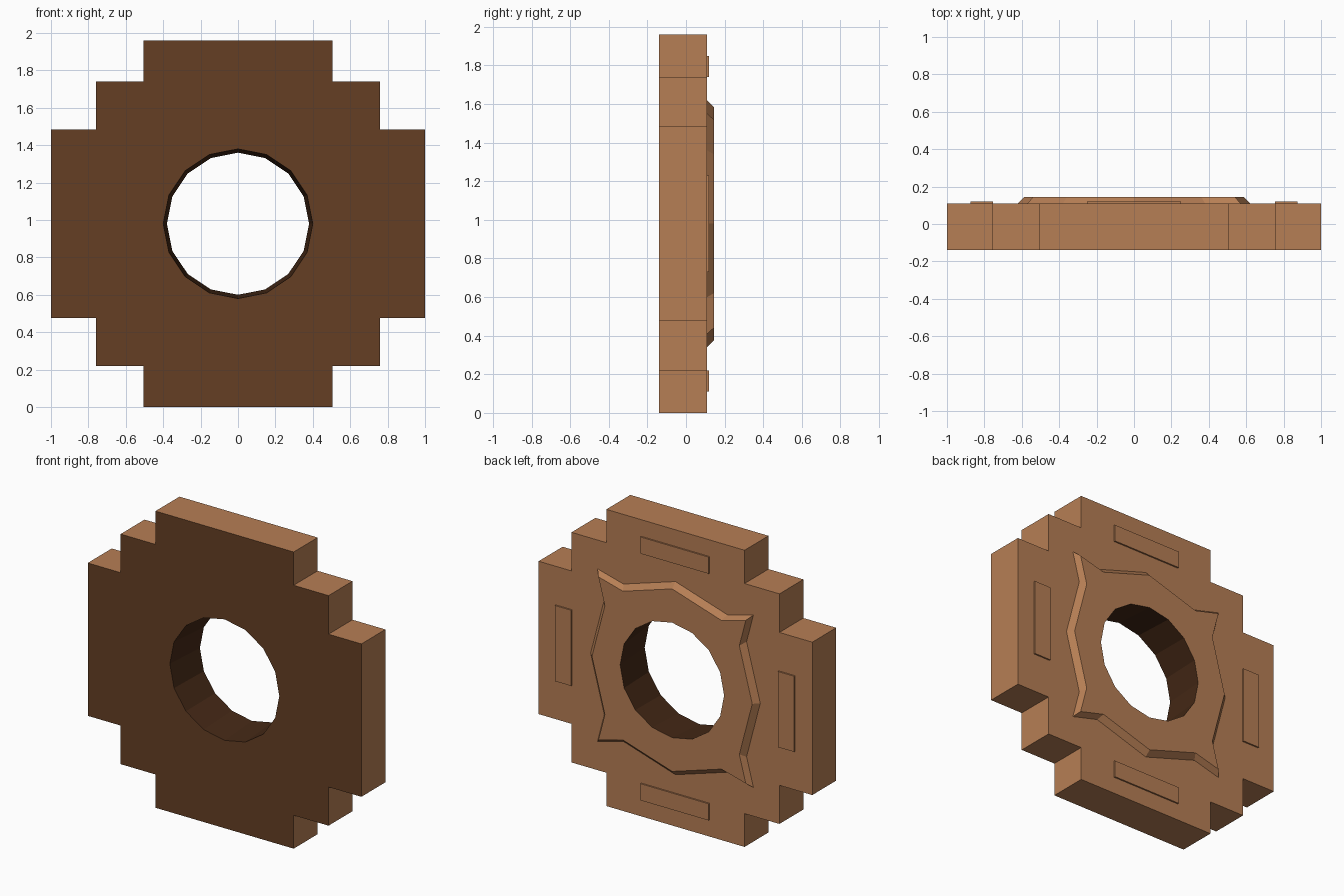
import bpy, bmesh, math

if "Cube" in bpy.data.objects:
    bpy.data.objects.remove(bpy.data.objects["Cube"])

CZ = 0.98            # height of the hole centre
FRONT, BACK, RAISED = -0.14, 0.11, 0.145


def material(name, rgb):
    m = bpy.data.materials.new(name)
    m.diffuse_color = (*rgb, 1.0)
    m.use_nodes = True
    m.node_tree.nodes["Principled BSDF"].inputs["Base Color"].default_value = m.diffuse_color
    return m


MATS = [material("light wood", (0.47, 0.21, 0.09)),
        material("dark wood", (0.13, 0.049, 0.0175)),
        material("hole brown", (0.06, 0.022, 0.008))]


def loft(name, sections, mat=0):
    """Closed solid through cross-sections: list of (y, [(x, z), ...])."""
    bm = bmesh.new()
    rings = [[bm.verts.new((x, y, z + CZ)) for x, z in pts] for y, pts in sections]
    n = len(rings[0])
    bm.faces.new(rings[0])
    bm.faces.new(rings[-1][::-1])
    for a, b in zip(rings, rings[1:]):
        for i in range(n):
            j = (i + 1) % n
            bm.faces.new((a[i], b[i], b[j], a[j]))
    bmesh.ops.recalc_face_normals(bm, faces=bm.faces)
    for f in bm.faces:
        f.material_index = mat
    me = bpy.data.meshes.new(name)
    bm.to_mesh(me)
    bm.free()
    for m in MATS:
        me.materials.append(m)
    ob = bpy.data.objects.new(name, me)
    bpy.context.collection.objects.link(ob)
    return ob


def quarters(pts):
    """Mirror a first-quadrant run (from +x towards +z) into all four quadrants."""
    half = pts + [(-x, z) for x, z in reversed(pts)]
    full = half + [(x, -z) for x, z in reversed(half)]
    out = []
    for p in full:
        p = (p[0] + 0.0, p[1] + 0.0)
        if p not in out:
            out.append(p)
    return out


def scaled(pts, s):
    return [(x * s, z * s) for x, z in pts]


def circle(r, n=16):
    return [(r * math.cos(2 * math.pi * i / n), r * math.sin(2 * math.pi * i / n))
            for i in range(n)]


def boolean(target, tool, operation):
    mod = target.modifiers.new(operation.lower(), 'BOOLEAN')
    mod.operation = operation
    mod.solver = 'EXACT'
    mod.object = tool
    bpy.context.view_layer.objects.active = target
    bpy.ops.object.modifier_apply(modifier=mod.name)
    bpy.data.objects.remove(tool)


# stepped plate
steps = quarters([(1.0, 0.505), (0.76, 0.505), (0.76, 0.76), (0.505, 0.76), (0.505, 0.98)])
plate = loft("stepped_plate", [(FRONT, steps), (BACK, steps)])
for p in plate.data.polygons:          # darker front face
    if p.normal.y < -0.9:
        p.material_index = 1

# raised star boss with bevelled rim, merged into the back
star = quarters([(0.62, 0.0), (0.52, 0.38), (0.57, 0.57), (0.38, 0.52), (0.0, 0.638)])
boss = loft("star_boss", [(0.0, star), (BACK, star), (RAISED, scaled(star, 0.945))])
boolean(plate, boss, 'UNION')

# slightly tapered sixteen-sided hole
k = 0.02 / (RAISED - FRONT)
hole = loft("hole_cutter", [(FRONT - 0.1, circle(0.40 + 0.1 * k)),
                            (RAISED + 0.1, circle(0.38 - 0.1 * k))], mat=2)
boolean(plate, hole, 'DIFFERENCE')

# thin pads on the four arms
for name, x, z, w, h in (("top_pad", 0, 0.815, 0.25, 0.055), ("bottom_pad", 0, -0.815, 0.25, 0.055),
                         ("right_pad", 0.815, 0, 0.06, 0.25), ("left_pad", -0.815, 0, 0.06, 0.25)):
    rect = [(x + w, z + h), (x - w, z + h), (x - w, z - h), (x + w, z - h)]
    loft(name, [(BACK - 0.005, rect), (BACK + 0.01, rect)])
